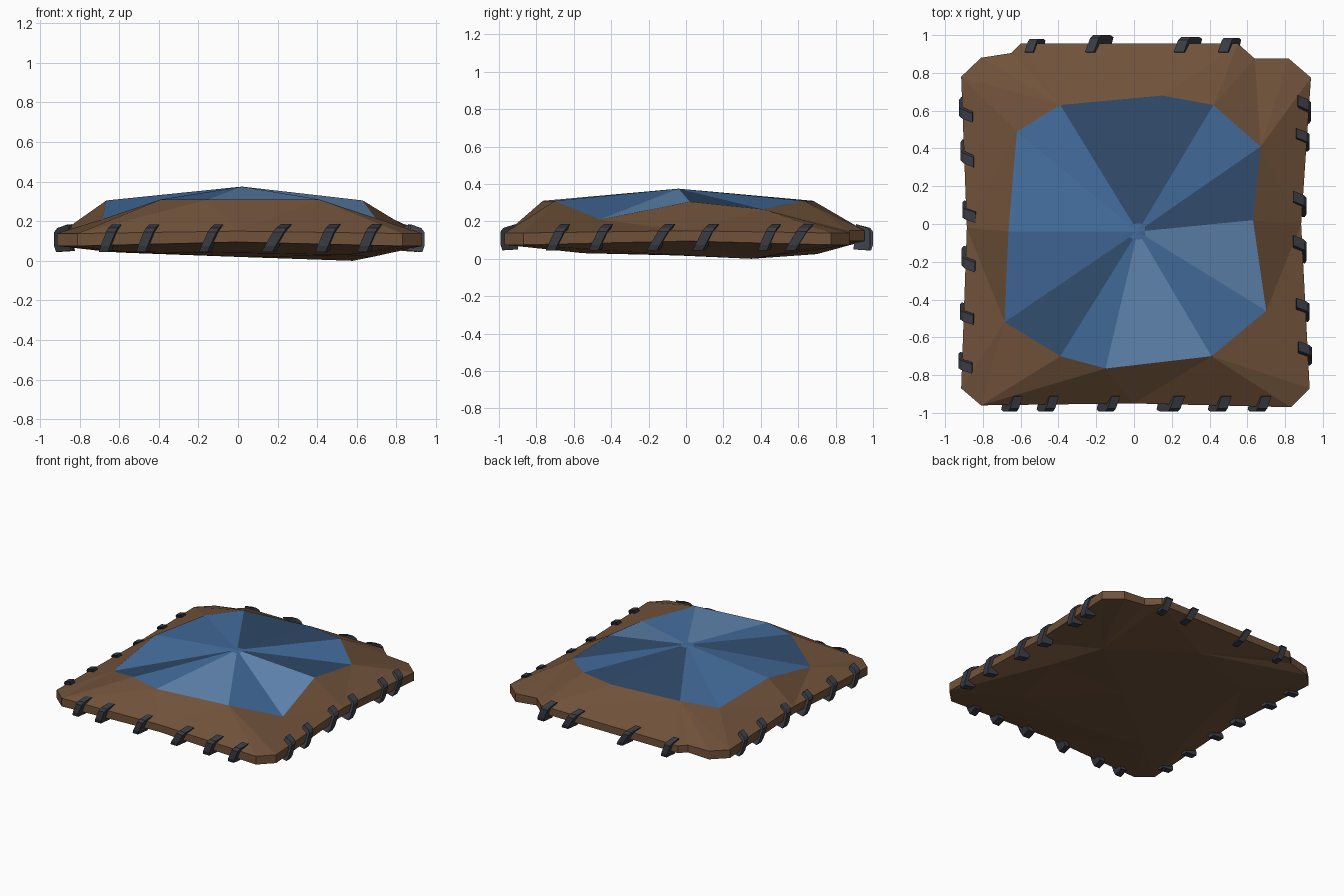
import bpy, bmesh, math, random
from mathutils import Vector

if "Cube" in bpy.data.objects:
    bpy.data.objects.remove(bpy.data.objects["Cube"])

random.seed(4)


def mat(name, hexcol):
    lin = []
    for k in (0, 2, 4):
        c = int(hexcol[k:k + 2], 16) / 255
        lin.append(c / 12.92 if c <= 0.04045 else ((c + 0.055) / 1.055) ** 2.4)
    m = bpy.data.materials.new(name)
    m.diffuse_color = (*lin, 1)
    m.use_nodes = True
    m.node_tree.nodes["Principled BSDF"].inputs["Base Color"].default_value = m.diffuse_color
    return m


BROWN = mat("brown leather", "70523a")
MID = mat("mid blue", "446d9d")
DARK = mat("dark blue", "304b6b")
LIGHT = mat("light blue", "6289b5")
THREAD = mat("charcoal thread", "3a3c44")


def finish(bm, name, mats, recalc=True):
    if recalc:
        bmesh.ops.recalc_face_normals(bm, faces=bm.faces[:])
    me = bpy.data.meshes.new(name)
    bm.to_mesh(me)
    bm.free()
    for m in mats:
        me.materials.append(m)
    ob = bpy.data.objects.new(name, me)
    bpy.context.collection.objects.link(ob)
    return ob


def angle(v):
    return math.atan2(v.co.y, v.co.x) % math.tau


def zipper(bm, inner, outer):
    """Join two rings with different point counts by sweeping round the centre."""
    a, b = sorted(inner, key=angle), sorted(outer, key=angle)
    i = j = 0
    while i < len(a) or j < len(b):
        na = angle(a[(i + 1) % len(a)]) + (math.tau if i + 1 >= len(a) else 0)
        nb = angle(b[(j + 1) % len(b)]) + (math.tau if j + 1 >= len(b) else 0)
        va, vb = a[i % len(a)], b[j % len(b)]
        if j >= len(b) or (i < len(a) and na < nb):
            bm.faces.new((va, vb, a[(i + 1) % len(a)]))
            i += 1
        else:
            bm.faces.new((va, vb, b[(j + 1) % len(b)]))
            j += 1


# Shared outlines, counter-clockwise
edge = [(.885, .0), (.937, .775), (.82, .875), (.64, .875), (.55, .955), (-.60, .955),
        (-.65, .905), (-.81, .88), (-.915, .78), (-.885, -.02), (-.915, -.87),
        (-.81, -.96), (0, -.95), (.83, -.97), (.93, -.87)]
panel = [(.63, .02, .305), (.67, .41, .265), (.42, .63, .31), (.15, .68, .31),
         (-.39, .63, .31), (-.62, .49, .265), (-.665, -.04, .305), (-.685, -.52, .21),
         (-.39, -.70, .31), (-.15, -.765, .31), (.41, -.70, .31), (.70, -.46, .21)]
under = [(.68, -.05, .02), (.58, .35, .0), (0, .70, .025), (-.55, .5, .04),
         (-.65, -.05, .045), (-.57, -.56, .045), (0, -.62, .04), (.55, -.55, .03)]

# Leather body: underside, seam band, sloping border
bm = bmesh.new()


def band(zc, zm):
    return [bm.verts.new((x, y, zc if abs(x * y) > .6 else zm)) for x, y in edge]


low, high = band(.075, .095), band(.138, .15)
top = [bm.verts.new(p) for p in panel]
bot = [bm.verts.new(p) for p in under]
for k in range(len(edge)):
    n = (k + 1) % len(edge)
    bm.faces.new((low[k], low[n], high[n], high[k]))
zipper(bm, top, high)
zipper(bm, bot, low)
hub = bm.verts.new((.05, -.05, .018))
for k in range(len(bot)):
    bm.faces.new((bot[k], hub, bot[(k + 1) % len(bot)]))
finish(bm, "cushion_body", [BROWN])

# Blue patchwork top with small central button area
bm = bmesh.new()
centre = Vector((.02, -.04, .375))
rim = [bm.verts.new(p) for p in panel]
inner = [bm.verts.new(centre.lerp(Vector(p), .06)) for p in panel]
mid = bm.verts.new(centre)
colours = [1, 0, 1, 1, 0, 0, 0, 1, 0, 2, 0, 2]
for k, c in enumerate(colours):
    n = (k + 1) % len(panel)
    bm.faces.new((rim[k], rim[n], inner[n], inner[k])).material_index = c
    bm.faces.new((inner[k], inner[n], mid)).material_index = 0
finish(bm, "patchwork_top", [MID, DARK, LIGHT], recalc=False)

# Slanted stitches wrapped over the seam
bm = bmesh.new()


def stitch(pos, out, reach=.025):
    out = Vector((*out, 0))
    along = Vector((-out.y, out.x, 0))
    w = random.uniform(.022, .028)
    lean = random.uniform(.35, .65)
    prof = [(-.06, .05), (reach - .01, .045), (reach, .075), (reach, .145),
            (reach - .015, .165), (-.045, .185)]
    rings = []
    for s in (-w, w):
        rings.append([bm.verts.new(Vector((*pos, z)) + out * d
                      + along * (s + (z - .11) * lean - d * .2)) for d, z in prof])
    a, b = rings
    bm.faces.new(a)
    bm.faces.new(b[::-1])
    for k in range(len(prof)):
        n = (k + 1) % len(prof)
        bm.faces.new((a[k], b[k], b[n], a[n]))


for x in (-.65, -.46, -.14, .19, .45, .66):
    stitch((x, -.957), (0, -1), .035)
for x, r in ((-.52, .025), (-.18, .045), (.29, .035), (.51, .03)):
    stitch((x, .955), (0, 1), r)
for y in (.61, .38, .07, -.18, -.47, -.73):
    stitch((-.882 - .03 * abs(y), y), (-1, 0))
for y in (.60, .44, .10, -.14, -.46, -.69):
    stitch((.882 + .05 * abs(y), y), (1, 0))
finish(bm, "edge_stitches", [THREAD])
